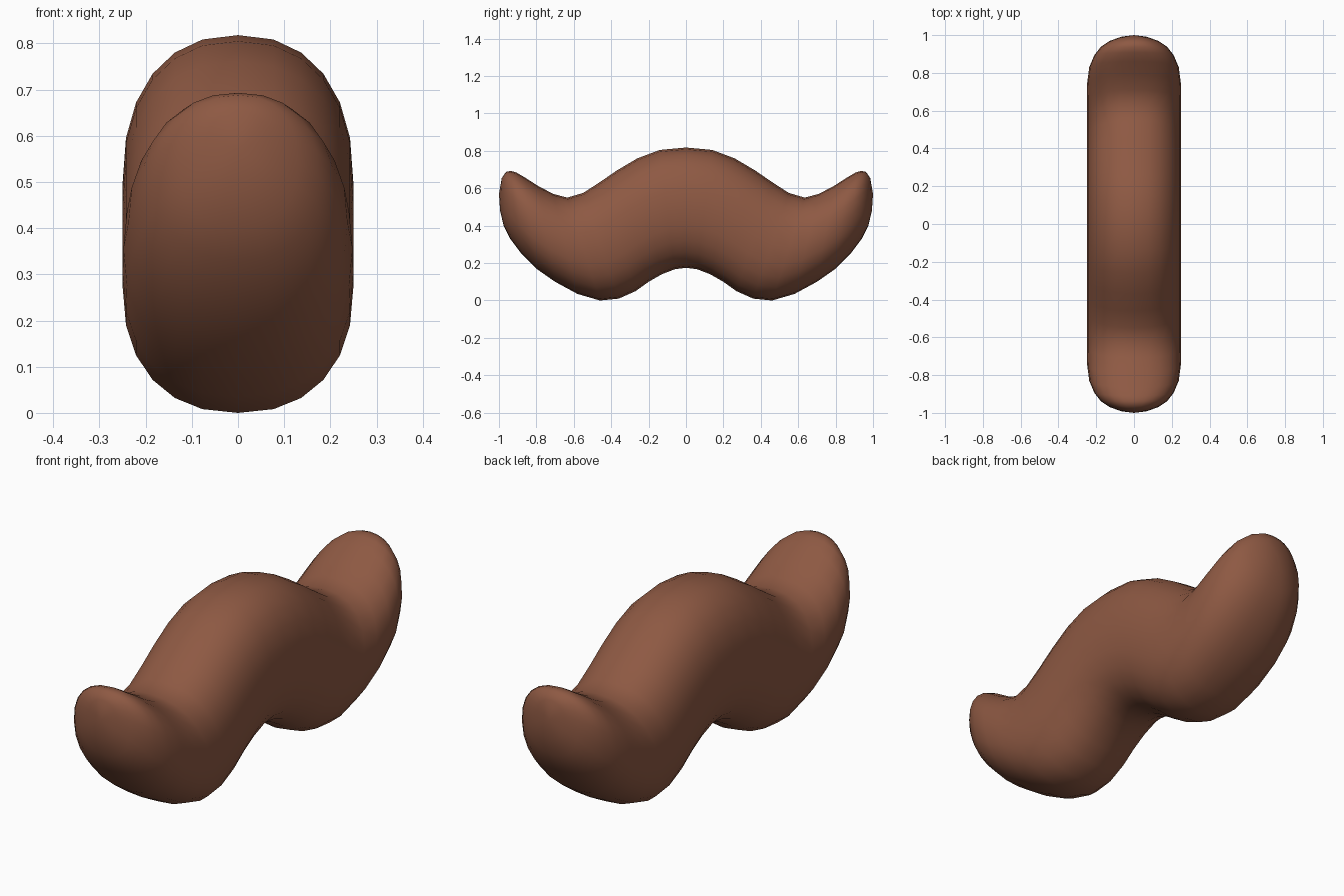
import bpy, bmesh
from math import sin, cos, tau, copysign

cube = bpy.data.objects.get("Cube")
if cube:
    bpy.data.objects.remove(cube, do_unlink=True)

SEGMENTS = 24
ROUNDNESS = 2 / 2.3  # slightly squarer than an ellipse

# Cross-sections from middle to tip: top y, top z, bottom y, bottom z, half width
HALF = [
    (0, .818, 0, .175, .25), (.14, .805, .06, .167, .25),
    (.26, .76, .13, .14, .25), (.37, .695, .2, .1, .25),
    (.46, .633, .27, .05, .25), (.55, .575, .36, .01, .25),
    (.635, .55, .46, 0, .25), (.71, .57, .58, .035, .25),
    (.79, .612, .7, .1, .248), (.86, .657, .8, .17, .237),
    (.908, .685, .88, .25, .21), (.937, .693, .94, .33, .175),
    (.962, .688, .975, .4, .13), (.985, .655, .994, .48, .07),
]
TIP = (1, .57)


def soft(v):
    return copysign(abs(v) ** ROUNDNESS, v)


def add_ring(bm, ty, tz, by, bz, width):
    ring = []
    for i in range(SEGMENTS):
        a = tau * i / SEGMENTS
        t = (1 + soft(cos(a))) / 2
        ring.append(bm.verts.new((width * soft(sin(a)), by + (ty - by) * t, bz + (tz - bz) * t)))
    return ring


# Moustache body: rings lofted from one tip to the other
bm = bmesh.new()
left = [(-ty, tz, -by, bz, w) for ty, tz, by, bz, w in reversed(HALF[1:])]
rings = [add_ring(bm, *section) for section in left + HALF]
for a, b in zip(rings, rings[1:]):
    for i in range(SEGMENTS):
        j = (i + 1) % SEGMENTS
        bm.faces.new((a[i], a[j], b[j], b[i]))

# Rounded tips
for ring, side in ((rings[0], -1), (rings[-1], 1)):
    point = bm.verts.new((0, side * TIP[0], TIP[1]))
    for i in range(SEGMENTS):
        bm.faces.new((ring[i], ring[(i + 1) % SEGMENTS], point))

bmesh.ops.recalc_face_normals(bm, faces=bm.faces[:])
for face in bm.faces:
    face.smooth = True
mesh = bpy.data.meshes.new("moustache")
bm.to_mesh(mesh)
bm.free()
moustache = bpy.data.objects.new("moustache", mesh)
bpy.context.collection.objects.link(moustache)

# Colour
brown = bpy.data.materials.new("warm brown")
brown.use_nodes = True
colour = (.27, .1, .056, 1)
brown.diffuse_color = colour
brown.node_tree.nodes["Principled BSDF"].inputs["Base Color"].default_value = colour
mesh.materials.append(brown)
